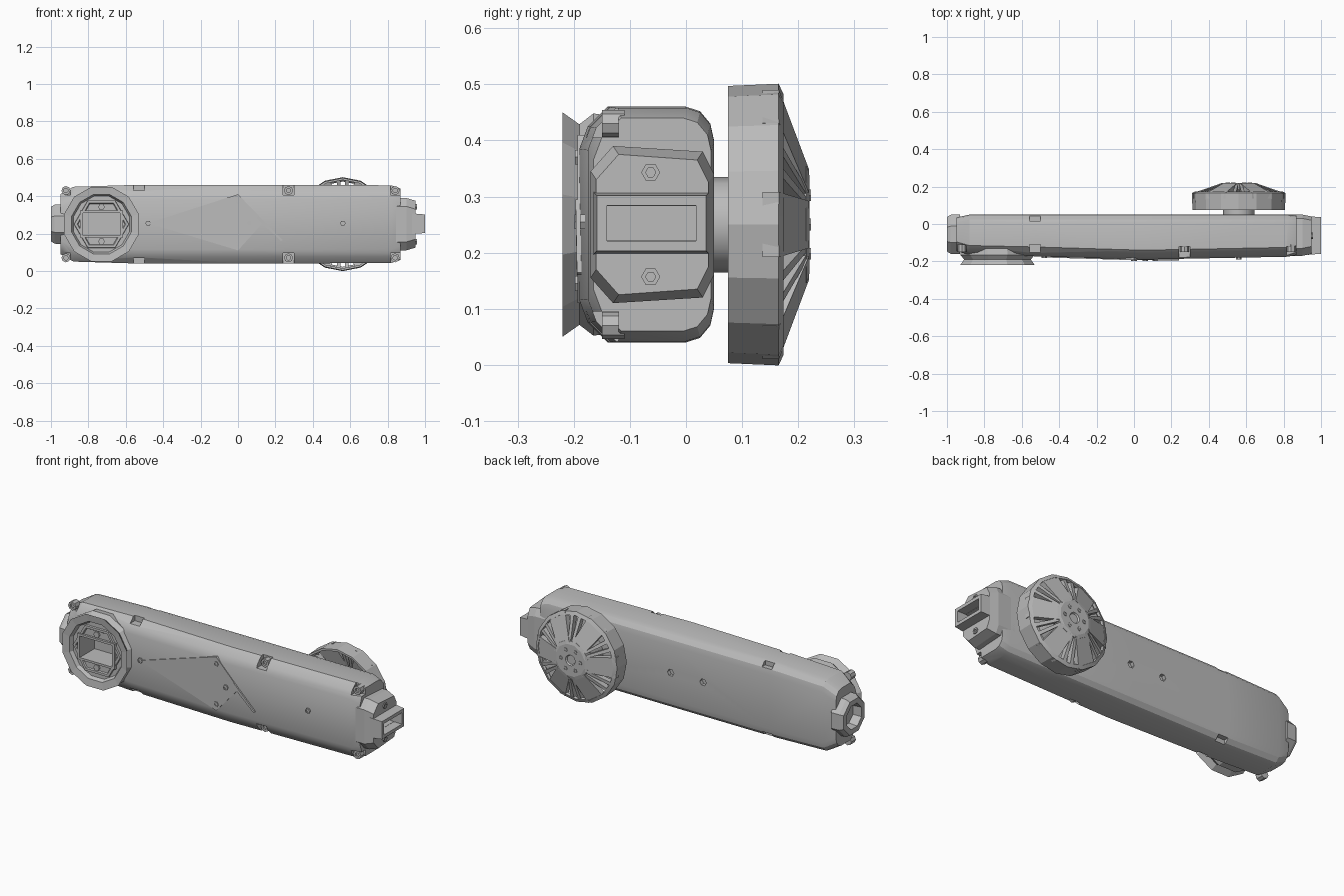
import bpy, bmesh
from math import cos, sin, pi, radians
from mathutils import Vector

cube = bpy.data.objects.get("Cube")
if cube:
    bpy.data.objects.remove(cube)

grey = bpy.data.materials.new("matte grey")
grey.use_nodes = True
grey.diffuse_color = (0.5, 0.5, 0.5, 1)
grey.node_tree.nodes["Principled BSDF"].inputs["Base Color"].default_value = (0.5, 0.5, 0.5, 1)
MID = 0.25   # height of the long axis


def loft(name, loops, ring=False, smooth=None):
    """Skin equal-length loops; cap the ends, or join last to first."""
    bm = bmesh.new()
    rows = [[bm.verts.new(p) for p in loop] for loop in loops]
    n = len(rows[0])
    pairs = list(zip(rows, rows[1:]))
    if ring:
        pairs.append((rows[-1], rows[0]))
    for a, b in pairs:
        for i in range(n):
            j = (i + 1) % n
            bm.faces.new((a[i], a[j], b[j], b[i]))
    if not ring:
        bm.faces.new(rows[0])
        bm.faces.new(rows[-1])
    bmesh.ops.recalc_face_normals(bm, faces=bm.faces)
    mesh = bpy.data.meshes.new(name)
    bm.to_mesh(mesh)
    bm.free()
    mesh.materials.append(grey)
    obj = bpy.data.objects.new(name, mesh)
    bpy.context.collection.objects.link(obj)
    if smooth:
        activate(obj)
        bpy.ops.object.shade_smooth_by_angle(angle=radians(smooth))
    return obj


def activate(obj):
    bpy.ops.object.select_all(action='DESELECT')
    obj.select_set(True)
    bpy.context.view_layer.objects.active = obj


def box(name, x0, x1, y0, y1, z0, z1):
    return loft(name, [[(x, y0, z0), (x, y1, z0), (x, y1, z1), (x, y0, z1)] for x in (x0, x1)])


def lathe(name, profile, sides, x, z, ring=False, turn=0.0, smooth=None):
    """Revolve (radius, y) points round an axis along y."""
    angles = [turn + 2 * pi * i / sides for i in range(sides)]
    return loft(name, [[(x + r * cos(a), y, z + r * sin(a)) for a in angles]
                       for r, y in profile], ring, smooth)


def cut(obj, cutters):
    for c in cutters:
        c.hide_render = True
        activate(obj)
        m = obj.modifiers.new("cut", 'BOOLEAN')
        m.operation, m.solver, m.object = 'DIFFERENCE', 'EXACT', c
        bpy.ops.object.modifier_apply(modifier=m.name)
        bpy.data.objects.remove(c)


# Long body: stations are (x, front y, back y, half height)
stations = [(-0.95, -0.145, 0.035, 0.16), (-0.88, -0.165, 0.05, 0.2), (-0.55, -0.172, 0.05, 0.21),
            (0.05, -0.19, 0.05, 0.21), (0.82, -0.175, 0.05, 0.208), (0.87, -0.165, 0.045, 0.19)]


def front_y(x):
    for (xa, ya, *_), (xb, yb, *_) in zip(stations, stations[1:]):
        if xa <= x <= xb:
            return ya + (yb - ya) * (x - xa) / (xb - xa)
    return -0.165


def body_section(x, f, b, h):
    half = [(f, h - 0.075), (f + 0.015, h - 0.035), (f + 0.05, h), (b - 0.05, h)]
    half += [(b - 0.05 + 0.05 * sin(a), h - 0.06 + 0.06 * cos(a)) for a in (pi / 6, pi / 3, pi / 2)]
    return [(x, y, MID + z) for y, z in half] + [(x, y, MID - z) for y, z in reversed(half)]


body = loft("body", [body_section(*s) for s in stations], smooth=25)
pockets = []
for s in (1, -1):
    za, zb = sorted((MID + s * 0.155, MID + s * 0.23))
    for x, w in ((-0.93, 0.035), (0.27, 0.03), (0.85, 0.035)):
        pockets.append(box("pocket", x - w, x + w, -0.22, -0.12, za, zb))
    za, zb = sorted((MID + s * 0.18, MID + s * 0.23))
    pockets.append(box("notch", -0.56, -0.5, -0.22, -0.11, za, zb))
    pockets.append(box("notch", -0.56, -0.5, 0.015, 0.07, za, zb))
# Holes in the back, and the deep front socket
for x in (0.06, -0.14):
    pockets.append(lathe("back_hole", [(0.02, 0.03), (0.02, 0.07)], 6, x, MID))
pockets.append(box("socket_cut", -0.83, -0.63, -0.3, -0.08, 0.19, 0.31))
cut(body, pockets)

# Screws seated in the corner pockets
for s in (1, -1):
    for x in (-0.92, 0.27, 0.84):
        lathe("corner_screw", [(0.024, -0.11), (0.024, -0.15), (0.012, -0.15), (0.012, -0.14)],
              8, x, MID + s * 0.18)

# Raised kite panel and ridge on the front
def front_plate(name, outline, lift):
    return loft(name, [[(x, front_y(x) - d, z) for x, z in outline] for d in (lift, -0.01)])


front_plate("front_kite_panel", [(-0.48, 0.255), (0, 0.41), (0.14, 0.265), (0, 0.11)], 0.005)
front_plate("front_ridge", [(0.11, 0.295), (0.24, 0.165), (0.23, 0.16), (0.1, 0.28)], 0.008)
for x, z in ((-0.48, 0.255), (0, 0.37), (0, 0.145), (0.06, 0.255), (0.56, 0.255)):
    y = front_y(x)
    lathe("front_screw", [(0.015, y + 0.01), (0.015, y - 0.009), (0.008, y - 0.009), (0.008, y - 0.004)], 6, x, z)

# Round front socket with recessed hexagon and rectangular opening
disc = lathe("front_socket_disc", [(0.2, -0.13), (0.205, -0.165), (0.185, -0.19), (0.207, -0.22),
                                   (0.165, -0.215), (0.155, -0.195)], 12, -0.73, MID, turn=pi / 12)
hexagon = lathe("socket_hexagon", [(0.15, -0.18), (0.145, -0.205), (0.13, -0.205), (0.125, -0.198)],
                6, -0.73, MID)
frame = box("socket_frame", -0.845, -0.615, -0.21, -0.1, 0.178, 0.322)
for part in (disc, hexagon, frame):
    cut(part, [box("opening", -0.83, -0.63, -0.3, -0.085, 0.19, 0.31)])
for s in (1, -1):
    lathe("socket_screw", [(0.018, -0.18), (0.018, -0.207)], 6, -0.73, MID + s * 0.092)


# Stepped cap and plug at the left end
def cap_section(x, f, b, h):
    half = [(f, h - 0.045), (f + 0.04, h), (b - 0.02, h - 0.01), (b, h - 0.05)]
    return [(x, y, MID + z) for y, z in half] + [(x, y, MID - z) for y, z in reversed(half)]


cap = loft("left_end_cap", [cap_section(0.8, -0.17, 0.05, 0.14), cap_section(0.9, -0.17, 0.05, 0.14),
                            cap_section(0.95, -0.16, 0.04, 0.125)])
cut(cap, [box("plug_cut", 0.9, 1.1, -0.145, 0.02, 0.222, 0.283)])
for s in (1, -1):
    screw = [[(x, -0.063 + r * cos(i * pi / 3), MID + s * 0.093 + r * sin(i * pi / 3)) for i in range(6)]
             for x, r in ((0.93, 0.017), (0.956, 0.017), (0.956, 0.009), (0.95, 0.009))]
    loft("cap_screw", screw)


def plug_loop(x, d):
    return [(x, y, z) for y, z in ((-0.165 + d, 0.197 + d), (0.042 - d, 0.197 + d),
                                   (0.042 - d, 0.308 - d), (-0.165 + d, 0.308 - d))]


loft("left_plug", [plug_loop(0.93, 0), plug_loop(1, 0.006), plug_loop(1, 0.024), plug_loop(0.93, 0.024)], True)

# Octagonal socket at the right end
def octagon(x, r):
    return [(x, -0.055 + r * cos(pi / 8 + i * pi / 4), MID + r * sin(pi / 8 + i * pi / 4)) for i in range(8)]


loft("right_end_socket", [octagon(-0.93, 0.115), octagon(-0.98, 0.113), octagon(-1, 0.1),
                          octagon(-1, 0.07), octagon(-0.955, 0.065), octagon(-0.93, 0.065)], True)

# Spoked wheel on the back
WX = 0.56
lathe("wheel_axle", [(0.085, 0.03), (0.085, 0.19)], 12, WX, MID, smooth=35)
lathe("wheel_rim", [(0.247, 0.075), (0.251, 0.165), (0.232, 0.174), (0.228, 0.16),
                    (0.236, 0.15), (0.236, 0.075)], 16, WX, MID, True, smooth=15)
lathe("wheel_hub", [(0.085, 0.15), (0.115, 0.185), (0.108, 0.215), (0.09, 0.22),
                    (0.03, 0.22), (0.025, 0.212)], 12, WX, MID, turn=pi / 12)


def spoke(name, angle, r0, r1, w0, w1, depth):
    out, side = Vector((cos(angle), 0, sin(angle))), Vector((-sin(angle), 0, cos(angle)))
    centre = Vector((WX, 0, MID))
    loops = []
    for r, w, y in ((r0, w0, 0.219), (r1, w1, 0.166)):
        loops.append([centre + out * r + side * (w * s) + Vector((0, y - d, 0))
                      for s, d in ((-1, 0), (1, 0), (1, depth), (-1, depth))])
    loft(name, loops)


for i in range(6):
    a = i * pi / 3
    spoke("wheel_spoke", a, 0.09, 0.243, 0.042, 0.058, 0.03)
    for s in (-1, 1):
        spoke("wheel_rib", a + pi / 6 + s * 0.1, 0.09, 0.242, 0.007, 0.01, 0.03)
    lathe("wheel_bolt", [(0.012, 0.21), (0.012, 0.223), (0.006, 0.223), (0.006, 0.217)], 6,
          WX + 0.06 * cos(a), MID + 0.06 * sin(a))
